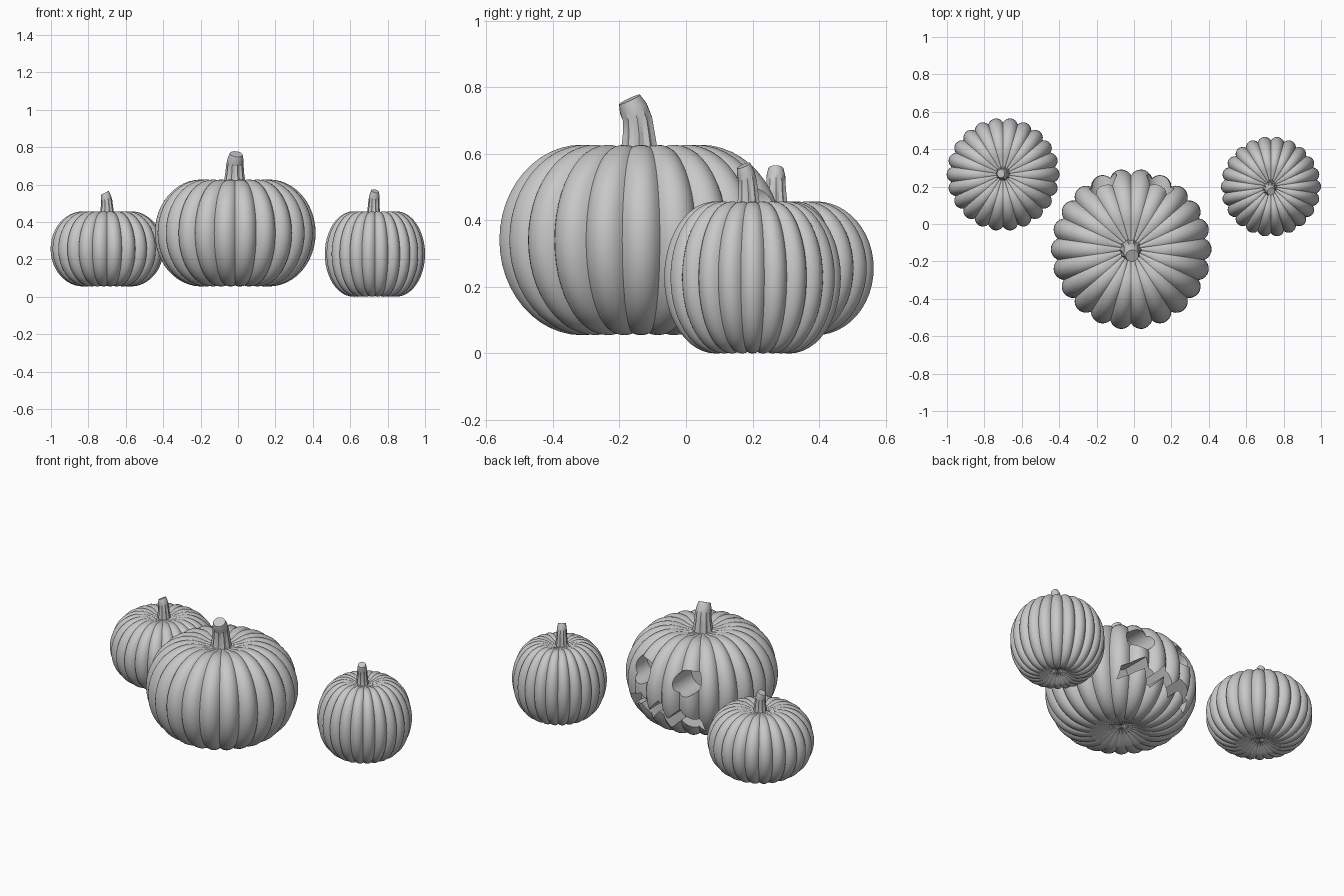
import bpy, bmesh, math
from mathutils import Vector, Matrix

if "Cube" in bpy.data.objects:
    bpy.data.objects.remove(bpy.data.objects["Cube"])

grey = bpy.data.materials.new("plain grey")
grey.diffuse_color = (0.58, 0.58, 0.58, 1)
grey.use_nodes = True
grey.node_tree.nodes["Principled BSDF"].inputs["Base Color"].default_value = grey.diffuse_color


def make_object(name, bm):
    bmesh.ops.recalc_face_normals(bm, faces=bm.faces)
    me = bpy.data.meshes.new(name)
    bm.to_mesh(me)
    bm.free()
    me.materials.append(grey)
    ob = bpy.data.objects.new(name, me)
    bpy.context.collection.objects.link(ob)
    return ob


def skin(bm, rings):
    """Join rings of points with quads and close both ends."""
    vs = [[bm.verts.new(p) for p in ring] for ring in rings]
    n = len(vs[0])
    for a, b in zip(vs, vs[1:]):
        for i in range(n):
            j = (i + 1) % n
            bm.faces.new((a[i], a[j], b[j], b[i]))
    bm.faces.new(vs[0][::-1])
    bm.faces.new(vs[-1])


def smooth(ob, angle):
    bpy.ops.object.select_all(action='DESELECT')
    ob.select_set(True)
    bpy.context.view_layer.objects.active = ob
    bpy.ops.object.shade_smooth_by_angle(angle=math.radians(angle))


def pumpkin_body(name, cx, cy, z0, z1, radius, lobes=22, per_lobe=8):
    """Ribbed, flattened globe with a dimple at the top and bottom."""
    flat = 0.42
    mid, half = (z0 + z1) / 2, (z1 - z0) / 2
    prof = [(0.02, -0.84), (0.12, -0.86), (0.24, -0.92), (0.34, -0.98)]
    steps = 24
    for i in range(steps + 1):
        t = math.pi * (i / steps - 0.5)
        prof.append((flat + (1 - flat) * math.cos(t), math.sin(t)))
    prof += [(0.34, 0.985), (0.24, 0.95), (0.12, 0.92), (0.02, 0.91)]
    n = lobes * per_lobe
    rings = []
    for r, z in prof:
        ring = []
        for i in range(n):
            a = 2 * math.pi * i / n
            lobe = abs(math.cos(lobes * a / 2)) ** 0.75
            k = radius * r * (0.925 + 0.075 * lobe)
            ring.append((cx + k * math.cos(a), cy + k * math.sin(a),
                         mid + half * z * (0.98 + 0.02 * lobe)))
        rings.append(ring)
    bm = bmesh.new()
    skin(bm, rings)
    return make_object(name, bm)


def stem(name, cx, cy, base, height, radius, lean):
    """Fluted stalk, flared at the foot, with a bent, cut-off tip."""
    lean = Vector((lean[0], lean[1], 0))
    axis = Vector((0, 0, 1)).cross(lean.normalized())
    # height share, radius share, lean share, tilt in degrees
    spec = [(-0.25, 1.15, 0, 0), (0.0, 1.0, 0, 0), (0.3, 0.87, 0.05, 0),
            (0.56, 0.80, 0.2, 8), (0.74, 0.74, 0.6, 22), (0.9, 0.6, 1.0, 26)]
    n = 20
    rings = []
    for h, r, l, tilt in spec:
        rot = Matrix.Rotation(math.radians(tilt), 3, axis)
        c = Vector((cx, cy, base + h * height)) + lean * l
        ring = []
        for i in range(n):
            a = 2 * math.pi * i / n
            flute = 0.86 if i % 2 and h < 0.7 else 1.0
            k = radius * r * flute
            ring.append(c + rot @ Vector((k * math.cos(a), k * math.sin(a), 0)))
        rings.append(ring)
    bm = bmesh.new()
    skin(bm, rings)
    smooth(make_object(name, bm), 25)


def carve(body, cutter):
    cutter.hide_render = True
    m = body.modifiers.new("carve", 'BOOLEAN')
    m.operation = 'DIFFERENCE'
    m.solver = 'EXACT'
    m.object = cutter
    bpy.ops.object.select_all(action='DESELECT')
    body.select_set(True)
    bpy.context.view_layer.objects.active = body
    bpy.ops.object.modifier_apply(modifier=m.name)
    bpy.data.objects.remove(cutter)


# Pumpkin bodies
big = pumpkin_body("large_pumpkin", -0.015, -0.135, 0.055, 0.627, 0.43)
left = pumpkin_body("left_pumpkin", -0.70, 0.265, 0.055, 0.457, 0.302)
right = pumpkin_body("right_pumpkin", 0.732, 0.2, 0.0, 0.457, 0.268)

# Round eyes carved into the back of the large pumpkin
for ex in (-0.165, 0.14):
    bm = bmesh.new()
    rings = [[(ex + 0.072 * math.cos(a), y, 0.45 + 0.072 * math.sin(a))
              for a in (2 * math.pi * i / 32 for i in range(32))]
             for y in (0.08, 0.5)]
    skin(bm, rings)
    carve(big, make_object("eye_cutter", bm))

# Zigzag mouth carved below the eyes
zig = [(0.25, 0.22), (0.13, 0.29), (0.07, 0.20), (0.0, 0.28),
       (-0.06, 0.18), (-0.13, 0.25), (-0.24, 0.175)]
h = 0.035
outline = [(x, z + h) for x, z in zig] + [(x, z - h) for x, z in reversed(zig)]
bm = bmesh.new()
skin(bm, [[(x, y, z) for x, z in outline] for y in (0.08, 0.5)])
carve(big, make_object("mouth_cutter", bm))

for body in (big, left, right):
    smooth(body, 28)

# Stems
stem("large_stem", -0.018, -0.14, 0.61, 0.17, 0.058, (0.008, -0.03))
stem("left_stem", -0.70, 0.27, 0.443, 0.125, 0.038, (-0.012, 0.0))
stem("right_stem", 0.725, 0.188, 0.443, 0.135, 0.036, (0.008, -0.015))
